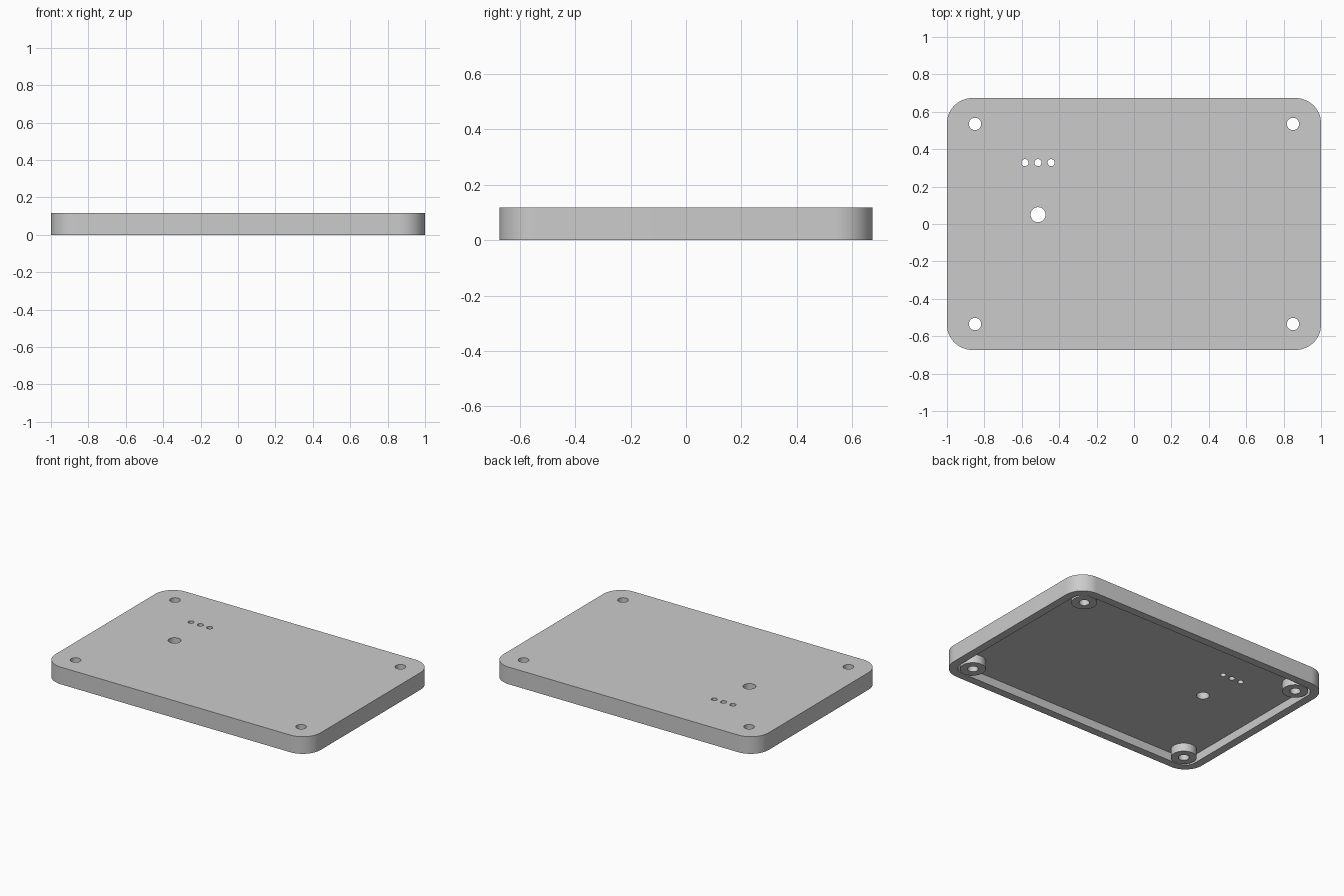
import bpy
import bmesh
from math import cos, sin, pi

if "Cube" in bpy.data.objects:
    bpy.data.objects.remove(bpy.data.objects["Cube"], do_unlink=True)

HALF_X, HALF_Y, HEIGHT = 1.0, 0.673, 0.117
CORNER, WALL, CEILING = 0.135, 0.055, 0.06
POST_X, POST_Y, POST_R, SCREW_R = 0.85, 0.535, 0.08, 0.033

grey = bpy.data.materials.new("plain grey")
grey.use_nodes = True
colour = (0.6, 0.6, 0.6, 1)
grey.diffuse_color = colour
grey.node_tree.nodes["Principled BSDF"].inputs["Base Color"].default_value = colour


def prism(name, outline, z0, z1):
    """Extrude a closed outline between two heights."""
    bm = bmesh.new()
    base = bm.faces.new([bm.verts.new((x, y, z0)) for x, y in outline])
    top = bmesh.ops.extrude_face_region(bm, geom=[base])["geom"]
    bmesh.ops.translate(bm, vec=(0, 0, z1 - z0),
                        verts=[v for v in top if isinstance(v, bmesh.types.BMVert)])
    bmesh.ops.recalc_face_normals(bm, faces=bm.faces)
    mesh = bpy.data.meshes.new(name)
    bm.to_mesh(mesh)
    bm.free()
    mesh.materials.append(grey)
    obj = bpy.data.objects.new(name, mesh)
    bpy.context.collection.objects.link(obj)
    return obj


def rounded_rectangle(hx, hy, r, steps=16):
    points = []
    for q, (sx, sy) in enumerate([(1, 1), (-1, 1), (-1, -1), (1, -1)]):
        for i in range(steps + 1):
            a = (q + i / steps) * pi / 2
            points.append((sx * (hx - r) + r * cos(a), sy * (hy - r) + r * sin(a)))
    return points


def circle(x, y, r, n=48):
    return [(x + r * cos(2 * pi * i / n), y + r * sin(2 * pi * i / n)) for i in range(n)]


def combine(target, other, operation):
    """Apply an exact boolean and remove the helper."""
    mod = target.modifiers.new("combine", "BOOLEAN")
    mod.operation, mod.object, mod.solver = operation, other, "EXACT"
    bpy.context.view_layer.objects.active = target
    bpy.ops.object.modifier_apply(modifier=mod.name)
    bpy.data.objects.remove(other, do_unlink=True)


# Lid shell, open underneath
lid = prism("lid_shell", rounded_rectangle(HALF_X, HALF_Y, CORNER), 0, HEIGHT)
cavity = prism("cavity_cutter",
               rounded_rectangle(HALF_X - WALL, HALF_Y - WALL, CORNER - WALL),
               -0.1, HEIGHT - CEILING)
combine(lid, cavity, "DIFFERENCE")

# Screw posts in the corners, flush with the rim
corners = [(sx * POST_X, sy * POST_Y) for sx in (-1, 1) for sy in (-1, 1)]
for x, y in corners:
    combine(lid, prism("screw_post", circle(x, y, POST_R), 0, HEIGHT - CEILING / 2), "UNION")

# Through holes: screws, three indicator holes and a button hole
holes = [(x, y, SCREW_R) for x, y in corners]
holes += [(-0.513 + i * 0.07, 0.328, 0.019) for i in (-1, 0, 1)]
holes.append((-0.513, 0.05, 0.04))
for x, y, r in holes:
    combine(lid, prism("hole_cutter", circle(x, y, r), -0.1, HEIGHT + 0.1), "DIFFERENCE")

# Smooth the round walls, keep the rims sharp
bpy.ops.object.select_all(action="DESELECT")
lid.select_set(True)
bpy.context.view_layer.objects.active = lid
bpy.ops.object.shade_smooth_by_angle(angle=pi / 6)
